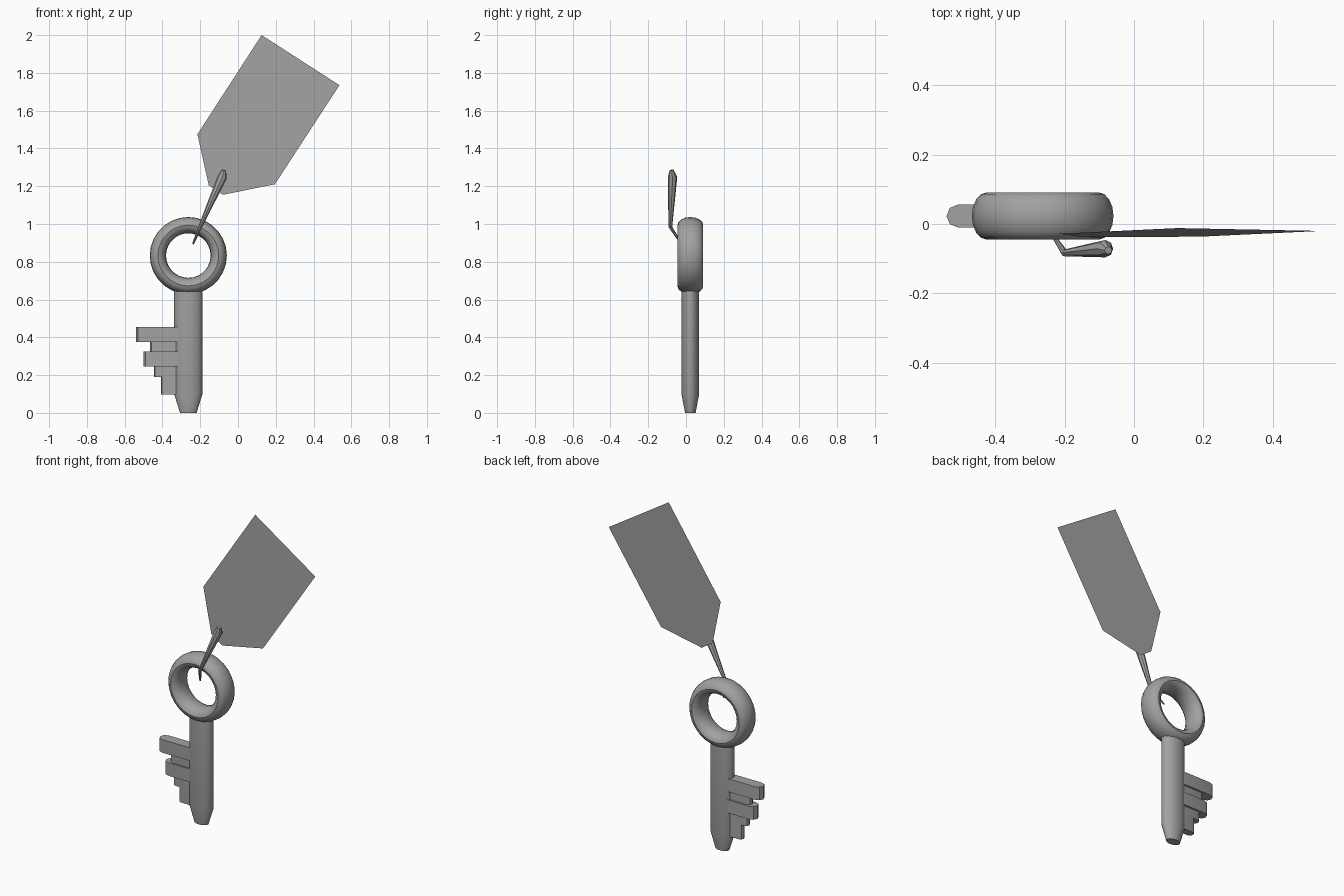
import bpy, bmesh, math
from mathutils import Vector

if "Cube" in bpy.data.objects:
    bpy.data.objects.remove(bpy.data.objects["Cube"])

grey = bpy.data.materials.new("plain_grey")
grey.use_nodes = True
GREY = (0.36, 0.36, 0.36, 1)
grey.diffuse_color = GREY
grey.node_tree.nodes["Principled BSDF"].inputs["Base Color"].default_value = GREY

KEY_X, KEY_Y = -0.263, 0.023


def finish(name, bm, smooth=True):
    if len(bm.faces) > 1:
        bmesh.ops.recalc_face_normals(bm, faces=bm.faces)
    mesh = bpy.data.meshes.new(name)
    bm.to_mesh(mesh)
    bm.free()
    mesh.materials.append(grey)
    obj = bpy.data.objects.new(name, mesh)
    bpy.context.collection.objects.link(obj)
    if smooth:
        bpy.ops.object.select_all(action='DESELECT')
        obj.select_set(True)
        bpy.context.view_layer.objects.active = obj
        bpy.ops.object.shade_smooth_by_angle(angle=math.radians(35))
    return obj


def loft(bm, rings, cap=True, closed=False):
    """Skin a list of vertex loops; optionally cap the ends or join them."""
    loops = [[bm.verts.new(p) for p in ring] for ring in rings]
    pairs = list(zip(loops, loops[1:]))
    if closed:
        pairs.append((loops[-1], loops[0]))
    for a, b in pairs:
        n = len(a)
        for i in range(n):
            bm.faces.new((a[i], a[(i + 1) % n], b[(i + 1) % n], b[i]))
    if cap:
        bm.faces.new(loops[0])
        bm.faces.new(loops[-1])


def turn(i, n):
    a = math.tau * i / n
    return math.cos(a), math.sin(a)


# Shaft: oval rod with a tapered tip
bm = bmesh.new()
loft(bm, [[(KEY_X + rx * c, KEY_Y + ry * s, z) for c, s in (turn(i, 24) for i in range(24))]
          for rx, ry, z in ((0.044, 0.028, 0), (0.075, 0.047, 0.1), (0.075, 0.047, 0.66))])
finish("key_shaft", bm)

# Bow: ring with an oval cross-section
bm = bmesh.new()
rings = []
for i in range(28):
    c, s = turn(i, 28)
    ring = []
    for j in range(16):
        u, v = turn(j, 16)
        r = 0.161 + 0.043 * u
        ring.append((KEY_X + r * c, KEY_Y + 0.068 * v, 0.833 + r * s))
    rings.append(ring)
loft(bm, rings, cap=False, closed=True)
finish("key_ring", bm)

# Bit: stacked bars with rounded outer ends (tip x, bottom, top, half depth)
teeth = [(-0.54, 0.375, 0.455, 0.033), (-0.465, 0.325, 0.375, 0.022),
         (-0.5, 0.245, 0.325, 0.033), (-0.445, 0.19, 0.245, 0.022),
         (-0.408, 0.098, 0.19, 0.022)]
for n, (tip, low, high, half) in enumerate(teeth, 1):
    outline = [(KEY_X, KEY_Y - half), (KEY_X, KEY_Y + half)]
    for k in range(5):
        a = math.pi * k / 4
        outline.append((tip + half * (1 - math.sin(a)), KEY_Y + half * math.cos(a)))
    bm = bmesh.new()
    loft(bm, [[(x, y, z) for x, y in outline] for z in (low, high)])
    finish(f"key_tooth_{n}", bm)

# Tag: thin flat card leaning slightly
bm = bmesh.new()
corners = [(0.125, 2.0), (0.537, 1.735), (0.195, 1.21), (-0.08, 1.155), (-0.155, 1.205), (-0.215, 1.475)]
bm.faces.new([bm.verts.new((x, 0.031 * (z - 1.155) - 0.038, z)) for x, z in reversed(corners)])
finish("tag_card", bm, smooth=False)

# Cord: tapering strand hooked into the ring
path = [(-0.074, -0.076, 1.285, 0.011), (-0.083, -0.071, 1.25, 0.025),
        (-0.2, -0.083, 0.985, 0.01), (-0.238, -0.025, 0.895, 0.005)]
points = [Vector(p[:3]) for p in path]
rings = []
for i, p in enumerate(points):
    along = (points[min(i + 1, 3)] - points[max(i - 1, 0)]).normalized()
    side = along.cross(Vector((0, 1, 0))).normalized()
    up = side.cross(along)
    rings.append([p + path[i][3] * (side * c + up * s) for c, s in (turn(j, 8) for j in range(8))])
bm = bmesh.new()
loft(bm, rings)
finish("tag_cord", bm)
